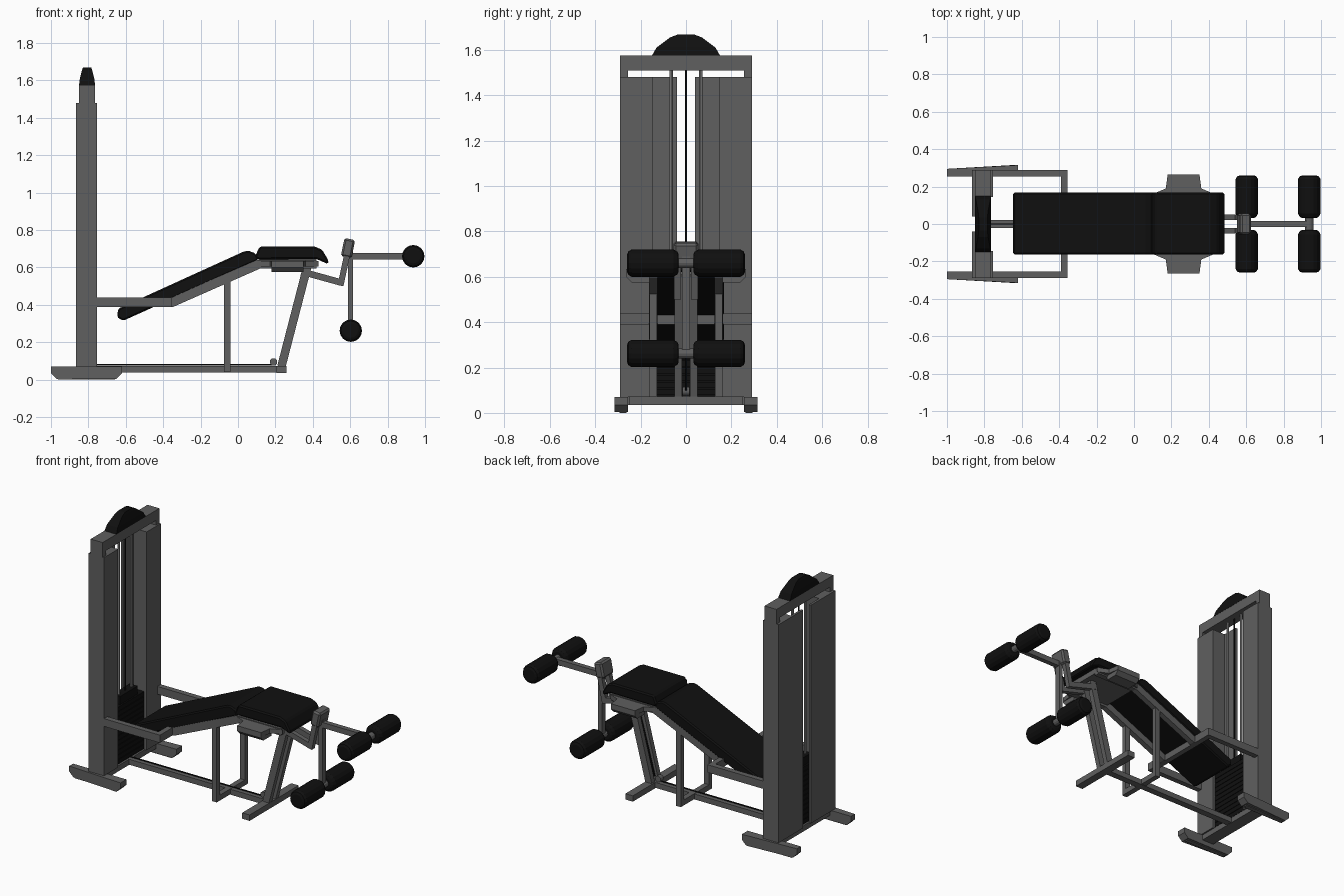
import bpy, bmesh, math
from mathutils import Vector, Matrix

if "Cube" in bpy.data.objects:
    bpy.data.objects.remove(bpy.data.objects["Cube"])


def material(name, rgb):
    m = bpy.data.materials.new(name)
    m.diffuse_color = (*rgb, 1)
    m.use_nodes = True
    m.node_tree.nodes["Principled BSDF"].inputs["Base Color"].default_value = m.diffuse_color
    return m


GREY = material("steel grey", (0.115, 0.115, 0.115))
BLACK = material("padding black", (0.005, 0.005, 0.005))
ROD = material("polished rod", (0.3, 0.3, 0.3))


def finish(name, bm, mat, bevel=0.0, segments=1):
    bmesh.ops.recalc_face_normals(bm, faces=bm.faces)
    me = bpy.data.meshes.new(name)
    bm.to_mesh(me)
    bm.free()
    me.materials.append(mat)
    ob = bpy.data.objects.new(name, me)
    bpy.context.collection.objects.link(ob)
    if bevel:
        b = ob.modifiers.new("bevel", "BEVEL")
        b.width, b.segments, b.limit_method = bevel, segments, 'ANGLE'
    return ob


def prism(name, pts, a, b, mat=GREY, axis='y', both=False, bevel=0.0, segments=1):
    """Extrude a profile from a to b along an axis; 'both' mirrors it across y = 0."""
    bm = bmesh.new()
    place = {'x': lambda p, t: (t, p[0], p[1]),
             'y': lambda p, t: (p[0], t, p[1]),
             'z': lambda p, t: (p[0], p[1], t)}[axis]
    for s in ((1, -1) if both else (1,)):
        rings = []
        for t in (a, b):
            cs = [Vector(place(p, t)) for p in pts]
            rings.append([bm.verts.new((c.x, c.y * s, c.z)) for c in cs])
        bm.faces.new(rings[0])
        bm.faces.new(rings[1])
        n = len(pts)
        for i in range(n):
            j = (i + 1) % n
            bm.faces.new((rings[0][i], rings[0][j], rings[1][j], rings[1][i]))
    return finish(name, bm, mat, bevel, segments)


def box(name, x, y, z, mat=GREY, both=False, bevel=0.0):
    pts = [(x[0], z[0]), (x[1], z[0]), (x[1], z[1]), (x[0], z[1])]
    return prism(name, pts, y[0], y[1], mat, 'y', both, bevel)


def bar(name, p, q, w, y0, y1, both=False, mat=GREY):
    """Flat bar of width w between two points in the xz plane."""
    p, q = Vector(p), Vector(q)
    d = (q - p).normalized() * w / 2
    n = Vector((-d.y, d.x))
    return prism(name, [p - n, q - n, q + n, p + n], y0, y1, mat, 'y', both)


def rod(name, p, q, r, mat=GREY, sides=8):
    p, q = Vector(p), Vector(q)
    bm = bmesh.new()
    rot = (q - p).to_track_quat('Z', 'Y').to_matrix().to_4x4()
    bmesh.ops.create_cone(bm, cap_ends=True, segments=sides, radius1=r, radius2=r,
                          depth=(q - p).length, matrix=Matrix.Translation((p + q) / 2) @ rot)
    return finish(name, bm, mat)


# --- weight tower ---
box("tower_column", (-0.865, -0.755), (0.145, 0.29), (0.07, 1.48), both=True)
box("tower_back_panel", (-0.865, -0.85), (0.04, 0.145), (0.07, 1.48), both=True)
box("tower_post", (-0.85, -0.765), (0.255, 0.29), (1.48, 1.515), both=True)
box("tower_top_beam", (-0.85, -0.765), (-0.29, 0.29), (1.51, 1.575))
box("tower_base_beam", (-0.85, -0.765), (-0.27, 0.27), (0.035, 0.072))
bm = bmesh.new()                                   # tapered pulley cover
outline = [(-0.15, 1.575), (0.15, 1.575), (0.13, 1.61), (0.07, 1.655),
           (0.035, 1.668), (-0.035, 1.668), (-0.07, 1.655), (-0.13, 1.61)]
half = lambda z: 0.043 - 0.02 * ((z - 1.575) / 0.093) ** 1.5
ra, rb = ([bm.verts.new((-0.807 + s * half(z), y, z)) for y, z in outline] for s in (-1, 1))
bm.faces.new(ra)
bm.faces.new(rb)
for i in range(8):
    bm.faces.new((ra[i], ra[i - 1], rb[i - 1], rb[i]))
bmesh.ops.triangulate(bm, faces=bm.faces)
finish("pulley_cover", bm, BLACK)

# --- weight stack, guide rods and cables ---
for i in range(12):
    z = 0.078 + i * 0.031
    box("weight_plate", (-0.845, -0.77), (-0.142, 0.142), (z, z + 0.028), BLACK)
box("stack_core", (-0.835, -0.78), (-0.13, 0.13), (0.07, 0.44), BLACK)
box("stack_head", (-0.835, -0.78), (-0.09, 0.09), (0.44, 0.5), BLACK)
for y in (-0.065, 0.065):
    rod("guide_rod", (-0.807, y, 0.07), (-0.807, y, 1.52), 0.008, ROD)
rod("lift_cable", (-0.807, 0, 0.45), (-0.807, 0, 1.52), 0.004, BLACK, 6)
rod("floor_cable", (-0.77, 0, 0.08), (0.2, 0, 0.08), 0.004, BLACK, 6)
rod("strut_cable", (0.225, 0, 0.1), (0.35, 0, 0.55), 0.006, BLACK, 6)
rod("floor_pulley", (0.19, -0.015, 0.095), (0.19, 0.015, 0.095), 0.02, GREY, 12)

# --- feet and floor frame ---
foot = [(-1, 0.07), (-1, 0.035), (-0.97, 0.005), (-0.65, 0.005), (-0.62, 0.035), (-0.62, 0.07)]
for s, ob in ((1, None), (-1, None)):
    ob = prism("tower_foot", foot, s * 0.255, s * 0.295)
    for v in ob.data.vertices:                     # toes flare outwards
        if v.co.x > -0.7 and abs(v.co.y) > 0.28:
            v.co.y = s * 0.315
prism("tower_foot_pad", [(-0.96, 0), (-0.66, 0), (-0.64, 0.03), (-0.98, 0.03)],
      0.262, 0.292, both=True)
box("floor_beam", (-0.77, 0.24), (-0.022, 0.022), (0.038, 0.073))
box("front_foot", (0.205, 0.258), (-0.25, 0.25), (0.035, 0.073))
box("middle_cross_bar", (-0.075, -0.04), (-0.16, 0.16), (0.04, 0.075))
box("middle_post", (-0.075, -0.04), (0.128, 0.16), (0.04, 0.53), both=True)

# --- bench frame ---
box("side_arm", (-0.76, -0.355), (0.255, 0.29), (0.39, 0.44), both=True)
box("rear_cross_bar", (-0.39, -0.355), (-0.255, 0.255), (0.39, 0.44))
prism("bench_rail", [(-0.39, 0.39), (-0.345, 0.39), (0.12, 0.595), (0.42, 0.595),
                     (0.42, 0.64), (0.1, 0.64), (-0.36, 0.44), (-0.39, 0.44)],
      0.125, 0.162, both=True)
box("seat_plate", (0.11, 0.42), (-0.13, 0.13), (0.61, 0.645))
bar("front_strut", (0.232, 0.07), (0.372, 0.61), 0.045, 0.018, 0.05, both=True)
prism("elbow_wing", [(0.1, 0.16), (0.17, 0.19), (0.18, 0.265), (0.35, 0.265),
                     (0.36, 0.19), (0.43, 0.16)], 0.605, 0.635, axis='z', both=True)
prism("elbow_rest", [(0.16, 0.575), (0.24, 0.575), (0.265, 0.6), (0.265, 0.635), (0.16, 0.635)],
      0.18, 0.35, axis='x', both=True)

# --- cushions ---
prism("back_cushion", [(-0.615, 0.315), (-0.647, 0.335), (-0.64, 0.38), (0.03, 0.685),
                       (0.055, 0.69), (0.095, 0.675), (0.11, 0.64)],
      -0.163, 0.168, BLACK, bevel=0.008)
prism("seat_cushion", [(0.09, 0.655), (0.115, 0.712), (0.41, 0.712), (0.45, 0.695),
                       (0.485, 0.635), (0.482, 0.618), (0.42, 0.645), (0.11, 0.643)],
      -0.163, 0.168, BLACK, bevel=0.014)

# --- leg lever ---
bar("link_arm", (0.34, 0.578), (0.55, 0.52), 0.035, 0.022, 0.052, both=True)
bar("link_upright", (0.548, 0.503), (0.588, 0.69), 0.032, 0.022, 0.052, both=True)
bar("pivot_head", (0.578, 0.655), (0.598, 0.752), 0.058, -0.055, 0.055).modifiers.new(
    "bevel", "BEVEL").width = 0.01
box("lever_down", (0.588, 0.616), (-0.018, 0.018), (0.25, 0.69))
box("lever_out", (0.595, 0.945), (-0.016, 0.016), (0.642, 0.677))

# --- foam rollers on their axles ---
profile = [(0.032, 0.038), (0.038, 0.05), (0.055, 0.06), (0.24, 0.06), (0.254, 0.052), (0.26, 0.038)]
for x, z in ((0.603, 0.262), (0.937, 0.66)):
    rod("roller_axle", (x, -0.2, z), (x, 0.2, z), 0.022, GREY, 12)
    bm = bmesh.new()
    N = 16
    for s in (1, -1):
        rings = [[bm.verts.new((x + r * math.cos(k * math.tau / N), s * y,
                                z + r * math.sin(k * math.tau / N))) for k in range(N)]
                 for y, r in profile]
        bm.faces.new(rings[0])
        bm.faces.new(rings[-1])
        for a, b in zip(rings, rings[1:]):
            for k in range(N):
                bm.faces.new((a[k - 1], a[k], b[k], b[k - 1]))
    finish("foam_roller", bm, BLACK)
